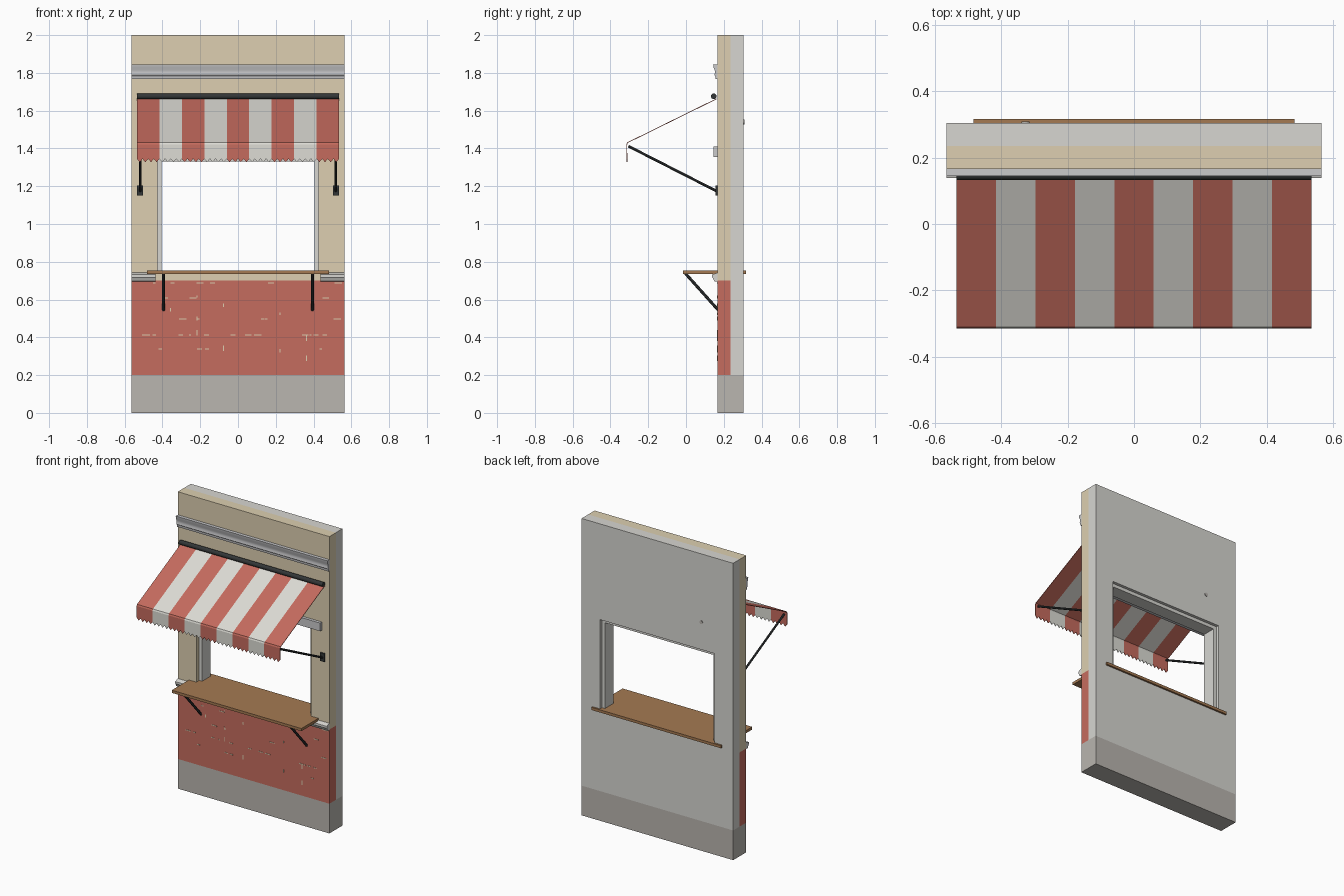
import bpy, bmesh, random
from mathutils import Vector

random.seed(4)
cube = bpy.data.objects.get("Cube")
if cube:
    bpy.data.objects.remove(cube, do_unlink=True)


def material(name, *rgb):
    color = [(c / 255) ** 2.2 for c in rgb] + [1]
    m = bpy.data.materials.new(name)
    m.use_nodes = True
    m.diffuse_color = color
    m.node_tree.nodes["Principled BSDF"].inputs["Base Color"].default_value = color
    return m


beige = material("beige stucco", 220, 206, 175)
plaster = material("pale plaster", 214, 213, 208)
concrete = material("grey concrete", 184, 180, 174)
brick = material("red brick", 196, 108, 95)
red = material("red canvas", 196, 107, 94)
white = material("white canvas", 220, 219, 212)
trim = material("grey trim", 200, 200, 202)
wood = material("brown wood", 163, 121, 83)
metal = material("dark metal", 54, 57, 58)

W = 0.565                                  # half width of the wall
FRONT, MID, BACK = 0.166, 0.235, 0.305     # wall layer depths


def add_object(name, bm, *mats):
    bmesh.ops.recalc_face_normals(bm, faces=bm.faces)
    mesh = bpy.data.meshes.new(name)
    bm.to_mesh(mesh)
    bm.free()
    ob = bpy.data.objects.new(name, mesh)
    bpy.context.collection.objects.link(ob)
    for m in mats:
        mesh.materials.append(m)
    return ob


def add_box(bm, x, y, z):
    verts = bmesh.ops.create_cube(bm, size=1)["verts"]
    for v in verts:
        v.co = [(a + b) / 2 + c * (b - a) for (a, b), c in zip((x, y, z), v.co)]


def box(name, x, y, z, mat):
    bm = bmesh.new()
    add_box(bm, x, y, z)
    return add_object(name, bm, mat)


def rod(name, start, end, radius, mat, sides=12):
    a, b = Vector(start), Vector(end)
    bm = bmesh.new()
    bmesh.ops.create_cone(bm, cap_ends=True, segments=sides, radius1=radius,
                          radius2=radius, depth=(b - a).length)
    bm.transform((b - a).to_track_quat("Z", "Y").to_matrix().to_4x4())
    bmesh.ops.translate(bm, verts=bm.verts, vec=(a + b) / 2)
    return add_object(name, bm, mat)


def molding(name, profile, x0, x1, mat):
    """Extrude a y-z profile along x."""
    bm = bmesh.new()
    face = bm.faces.new([bm.verts.new((x0, y, z)) for y, z in profile])
    out = bmesh.ops.extrude_face_region(bm, geom=[face])["geom"]
    moved = [v for v in out if isinstance(v, bmesh.types.BMVert)]
    bmesh.ops.translate(bm, verts=moved, vec=(x1 - x0, 0, 0))
    return add_object(name, bm, mat)


# Wall layers with a serving opening
cutter = box("opening_cutter", (-0.427, 0.427), (0, 0.5), (0.737, 1.355), plaster)
cutter.hide_render = True
cutter.hide_set(True)
box("wall_base", (-W, W), (FRONT, BACK), (0, 0.2), concrete)
box("brick_panel", (-W, W), (FRONT, MID), (0.2, 0.7), brick)
facade = box("stucco_facade", (-W, W), (FRONT, MID), (0.7, 2), beige)
inner = box("inner_wall", (-W, W), (MID, BACK), (0.2, 2), plaster)
for ob in (facade, inner):
    mod = ob.modifiers.new("opening", "BOOLEAN")
    mod.object = cutter
    mod.operation = "DIFFERENCE"
    mod.solver = "EXACT"

# Worn mortar flecks along the brick joints
bm = bmesh.new()
for i in range(48):
    x = random.uniform(-W + 0.05, W - 0.05)
    if i % 4:
        z = random.choice((0.335, 0.41, 0.41, 0.495, 0.605, 0.685))
        w, h = random.uniform(0.008, 0.04), 0.005
    else:
        x = random.choice((-0.36, -0.22, -0.08, 0.08, 0.22, 0.36))
        z = random.uniform(0.24, 0.65)
        w, h = 0.005, random.uniform(0.01, 0.03)
    add_box(bm, (x, x + w), (FRONT - 0.002, FRONT), (z, z + h))
add_object("mortar_flecks", bm, beige)

# Window frame lining the opening
for side, sx in (("right", -1), ("left", 1)):
    xs = sorted((sx * 0.404, sx * 0.427))
    box(side + "_window_jamb", xs, (0.195, 0.285), (0.755, 1.355), plaster)
box("window_head", (-0.404, 0.404), (0.195, 0.285), (1.332, 1.355), plaster)

# Moldings
box("lintel_trim", (-0.51, 0.51), (0.146, FRONT), (1.355, 1.41), trim)
cornice = [(FRONT, 1.768), (0.157, 1.768), (0.155, 1.782), (0.15, 1.788),
           (0.153, 1.8), (0.152, 1.815), (0.146, 1.828), (0.144, 1.845), (FRONT, 1.845)]
molding("cornice", cornice, -W, W, trim)
ledge = [(FRONT, 0.695), (0.15, 0.697), (0.142, 0.713), (0.138, 0.718),
         (0.138, 0.732), (FRONT, 0.742)]
molding("right_ledge", ledge, -W, -0.437, plaster)
molding("left_ledge", ledge, 0.437, W, plaster)

# Serving counter
box("counter", (-0.483, 0.483), (-0.015, 0.317), (0.736, 0.754), wood)

# Awning canvas: nine stripes, sloped roof and toothed valance
STRIPES, STEPS, HALF = 9, 8, 0.535
bm = bmesh.new()
rows = []
for i in range(STRIPES * STEPS + 1):
    x = -HALF + 2 * HALF * i / (STRIPES * STEPS)
    hem = 1.327 if i % 2 else 1.345
    rows.append([bm.verts.new(p) for p in
                 ((x, 0.16, 1.664), (x, -0.311, 1.432), (x, -0.315, 1.422), (x, -0.315, hem))])
for i, (a, b) in enumerate(zip(rows, rows[1:])):
    for k in range(3):
        f = bm.faces.new((a[k], a[k + 1], b[k + 1], b[k]))
        f.material_index = (i // STEPS) % 2
canvas = add_object("awning_canvas", bm, red, white)
canvas.modifiers.new("thickness", "SOLIDIFY").thickness = 0.004

# Awning roller, folding arms, wall plates and counter struts
rod("awning_roller", (-HALF, 0.147, 1.676), (HALF, 0.147, 1.676), 0.015, metal, 16)
for side, sx in (("right", -1), ("left", 1)):
    ax = sx * 0.518
    rod(side + "_awning_arm", (ax, 0.16, 1.175), (ax, -0.305, 1.412), 0.007, metal)
    box(side + "_arm_plate", (ax - 0.016, ax + 0.016), (0.156, FRONT), (1.15, 1.205), metal)
    cx = sx * 0.394
    rod(side + "_counter_strut", (cx, -0.003, 0.738), (cx, 0.17, 0.545), 0.008, metal)

# Small round fitting on the inner wall
rod("wall_fitting", (-0.327, BACK, 1.54), (-0.327, BACK + 0.004, 1.54), 0.012, concrete)

# Smooth the round parts, keeping edges sharp
bpy.ops.object.select_all(action="DESELECT")
for ob in bpy.context.scene.objects:
    if any(key in ob.name for key in ("roller", "awning_arm", "strut", "cornice")):
        ob.select_set(True)
        bpy.context.view_layer.objects.active = ob
bpy.ops.object.shade_smooth_by_angle()
